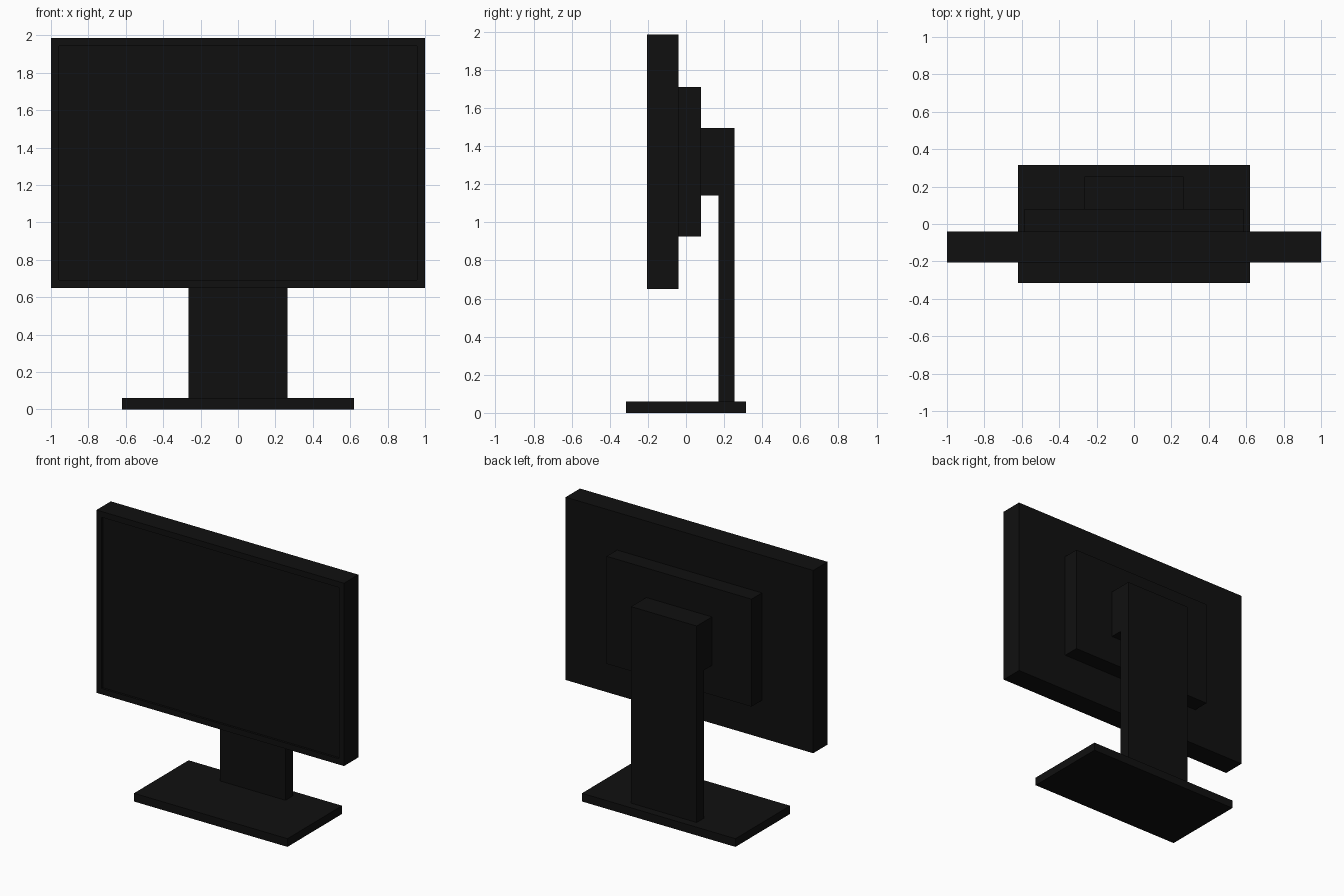
import bpy, bmesh

if "Cube" in bpy.data.objects:
    bpy.data.objects.remove(bpy.data.objects["Cube"])

black = bpy.data.materials.new("black_plastic")
black.diffuse_color = (0.005, 0.005, 0.005, 1)
black.use_nodes = True
black.node_tree.nodes["Principled BSDF"].inputs["Base Color"].default_value = black.diffuse_color


def finish(name, bm):
    mesh = bpy.data.meshes.new(name)
    bmesh.ops.recalc_face_normals(bm, faces=bm.faces)
    bm.to_mesh(mesh)
    bm.free()
    mesh.materials.append(black)
    obj = bpy.data.objects.new(name, mesh)
    bpy.context.collection.objects.link(obj)
    return obj


def box(half_width, y0, y1, z0, z1):
    bm = bmesh.new()
    bmesh.ops.create_cube(bm, size=1)
    for v in bm.verts:
        v.co = (v.co.x * 2 * half_width,
                y0 if v.co.y < 0 else y1,
                z0 if v.co.z < 0 else z1)
    return bm


# Screen housing with a thin bezel around a slightly recessed display
bm = box(1.0, -0.205, -0.04, 0.65, 1.985)
bm.normal_update()
front = min(bm.faces, key=lambda f: f.calc_center_median().y)
bmesh.ops.inset_region(bm, faces=[front], thickness=0.06)
ret = bmesh.ops.extrude_face_region(bm, geom=[front])
for v in (g for g in ret["geom"] if isinstance(g, bmesh.types.BMVert)):
    v.co.y += 0.015
if front.is_valid:
    bmesh.ops.delete(bm, geom=[front], context='FACES_ONLY')
finish("screen", bm)

# Raised panel on the back of the screen
finish("back_panel", box(0.585, -0.04, 0.08, 0.925, 1.71))

# Stand: neck with a forward mounting head, one side profile extruded in x
profile = [(0.17, 0.06), (0.255, 0.06), (0.255, 1.495),
           (0.08, 1.495), (0.08, 1.14), (0.17, 1.14)]
bm = bmesh.new()
side = bm.faces.new([bm.verts.new((-0.265, y, z)) for y, z in profile])
ret = bmesh.ops.extrude_face_region(bm, geom=[side], use_keep_orig=True)
for v in (g for g in ret["geom"] if isinstance(g, bmesh.types.BMVert)):
    v.co.x = 0.265
finish("stand_neck", bm)

# Flat base plate
finish("base", box(0.62, -0.315, 0.315, 0.0, 0.06))
